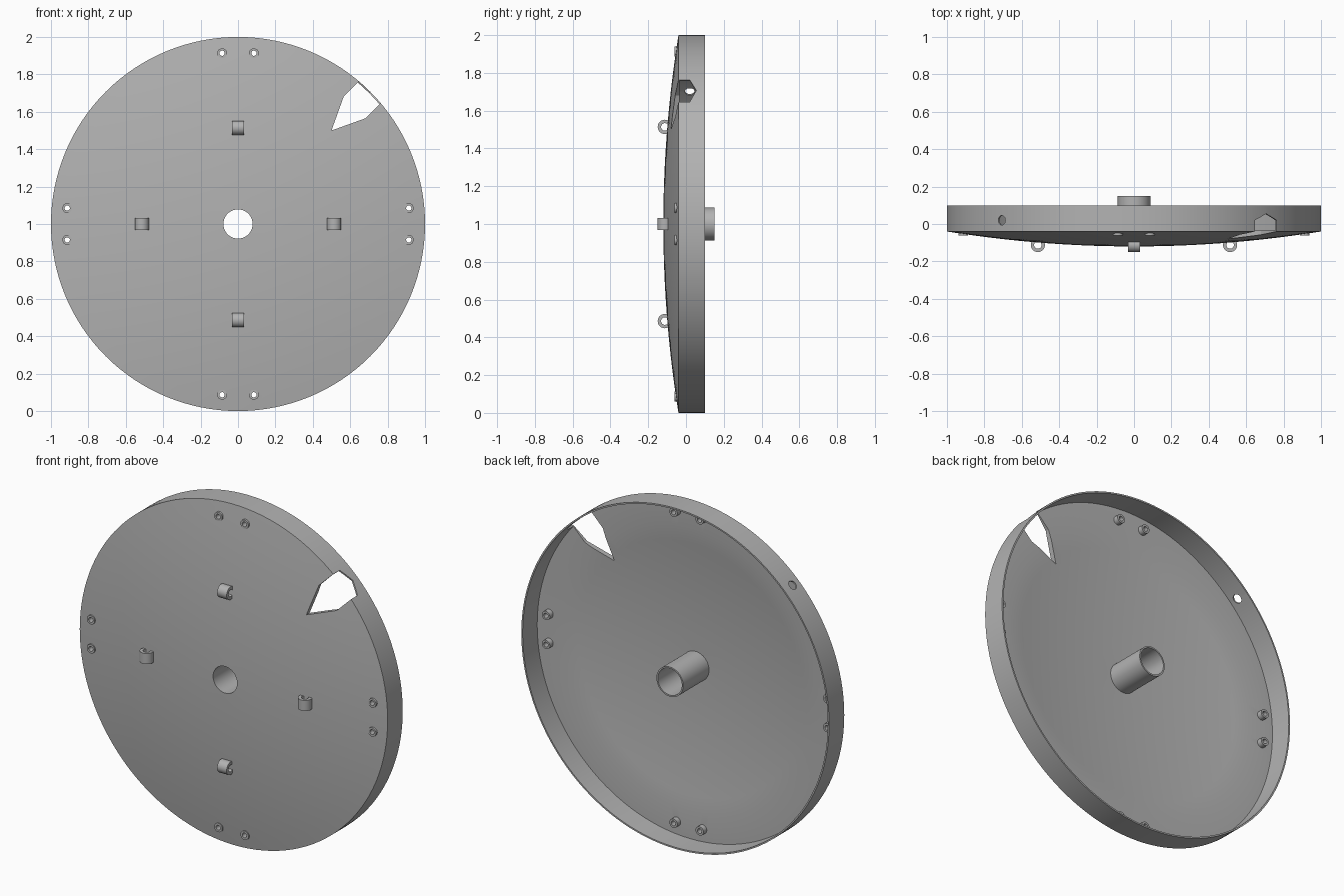
import bpy, bmesh, math
from mathutils import Matrix, Vector

if "Cube" in bpy.data.objects:
    bpy.data.objects.remove(bpy.data.objects["Cube"])

grey = bpy.data.materials.new("plain grey")
grey.use_nodes = True
grey.diffuse_color = (0.45, 0.45, 0.45, 1)
grey.node_tree.nodes["Principled BSDF"].inputs["Base Color"].default_value = grey.diffuse_color

CENTRE = Vector((0, 0, 1))


def finish(name, bm):
    bmesh.ops.recalc_face_normals(bm, faces=bm.faces)
    mesh = bpy.data.meshes.new(name)
    bm.to_mesh(mesh)
    bm.free()
    mesh.materials.append(grey)
    obj = bpy.data.objects.new(name, mesh)
    bpy.context.collection.objects.link(obj)
    return obj


def lathe(name, profile, steps, matrix):
    """Spin a closed (radius, height) profile about the local z axis."""
    bm = bmesh.new()
    rings = []
    for i in range(steps):
        a = math.tau * i / steps
        rings.append([bm.verts.new(matrix @ Vector((r * math.cos(a), r * math.sin(a), h)))
                      for r, h in profile])
    n = len(profile)
    for i in range(steps):
        p, q = rings[i], rings[(i + 1) % steps]
        for j in range(n):
            k = (j + 1) % n
            bm.faces.new((p[j], p[k], q[k], q[j]))
    return finish(name, bm)


def prism(name, points, sweep):
    """Sweep a flat outline along a vector."""
    bm = bmesh.new()
    face = bm.faces.new([bm.verts.new(p) for p in points])
    out = bmesh.ops.extrude_face_region(bm, geom=[face], use_keep_orig=True)
    moved = [v for v in out["geom"] if isinstance(v, bmesh.types.BMVert)]
    bmesh.ops.translate(bm, verts=moved, vec=sweep)
    return finish(name, bm)


def circle(centre, axis, radius, steps=24):
    turn = axis.to_track_quat('Z', 'Y')
    return [centre + turn @ Vector((radius * math.cos(math.tau * i / steps),
                                    radius * math.sin(math.tau * i / steps), 0))
            for i in range(steps)]


def activate(obj):
    bpy.ops.object.select_all(action='DESELECT')
    obj.select_set(True)
    bpy.context.view_layer.objects.active = obj


def cut(obj, cutter):
    cutter.hide_render = True
    mod = obj.modifiers.new("cut", 'BOOLEAN')
    mod.operation = 'DIFFERENCE'
    mod.solver = 'EXACT'
    mod.object = cutter
    activate(obj)
    bpy.ops.object.modifier_apply(modifier=mod.name)
    bpy.data.objects.remove(cutter)


def smooth(obj):
    activate(obj)
    bpy.ops.object.shade_smooth_by_angle(angle=math.radians(30))


def dome(r):
    return -0.04 - 0.08 * (1 - r * r)


# Domed cover with rim, flat inner ledge and central tube; local z becomes +y
BORE, TUBE, LEDGE, WALL, SHELL = 0.078, 0.087, 0.83, 0.991, 0.03
inner = [TUBE + (LEDGE - TUBE) * i / 8 for i in range(9)]
outer = [1 + (BORE - 1) * i / 12 for i in range(13)]
profile = [(BORE, 0.15), (TUBE, 0.15)]
profile += [(r, dome(r) + SHELL) for r in inner]
profile += [(WALL, dome(LEDGE) + SHELL), (WALL, 0.1), (1, 0.1)]
profile += [(r, dome(r)) for r in outer]
face_y = Matrix.Translation(CENTRE) @ Matrix.Rotation(-math.pi / 2, 4, 'X')
cover = lathe("domed_cover", profile, 128, face_y)

# House-shaped notch through the rim, running to a point on the dome
radial = Vector((1, 0, 1)).normalized()
side = Vector((1, 0, -1)).normalized()
front = Vector((0, 1, 0))


def notch_point(r, t, y):
    return CENTRE + radial * r + side * t + front * y


house = [(-0.082, -0.3), (-0.082, 0.02), (0, 0.055), (0.082, 0.02), (0.082, -0.3)]
cut(cover, prism("rim_notch_cutter", [notch_point(0.88, t, y) for t, y in house], radial * 0.3))
tip = [(0.93, -0.0815), (0.88, -0.0815), (0.707, 0), (0.88, 0.0815), (0.93, 0.0815)]
cut(cover, prism("notch_tip_cutter", [notch_point(r, t, -0.3) for r, t in tip], front * 0.3))

# Small drain hole through the rim on the other shoulder
out = Vector((-1, 0, 1)).normalized()
cut(cover, prism("rim_hole_cutter", circle(CENTRE + out * 0.9 + front * 0.02, out, 0.026), out * 0.2))

# Screw bosses in pairs around the edge, and loops on the dome
boss_profile = [(0.014, -0.062), (0.026, -0.062), (0.026, -0.004), (0.014, -0.004)]
loop_profile = [(0.02, -0.031), (0.038, -0.031), (0.038, 0.031), (0.02, 0.031)]
places = ["left", "top", "right", "bottom"]
for i, place in enumerate(places):
    a = i * math.pi / 2
    away = Vector((math.cos(a), 0, math.sin(a)))
    across = Vector((-math.sin(a), 0, math.cos(a)))
    for s, label in ((-1, "a"), (1, "b")):
        spot = CENTRE + away * 0.913 + across * 0.085 * s
        cut(cover, prism("boss_cutter", circle(spot - front * 0.2, front, 0.02), front * 0.25))
        placed = Matrix.Translation(spot) @ Matrix.Rotation(-math.pi / 2, 4, 'X')
        smooth(lathe(f"{place}_screw_boss_{label}", boss_profile, 24, placed))
    turn = across.to_track_quat('Z', 'Y').to_matrix().to_4x4()
    placed = Matrix.Translation(CENTRE + away * 0.514 - front * 0.112) @ turn
    smooth(lathe(f"{place}_loop", loop_profile, 24, placed))

smooth(cover)
